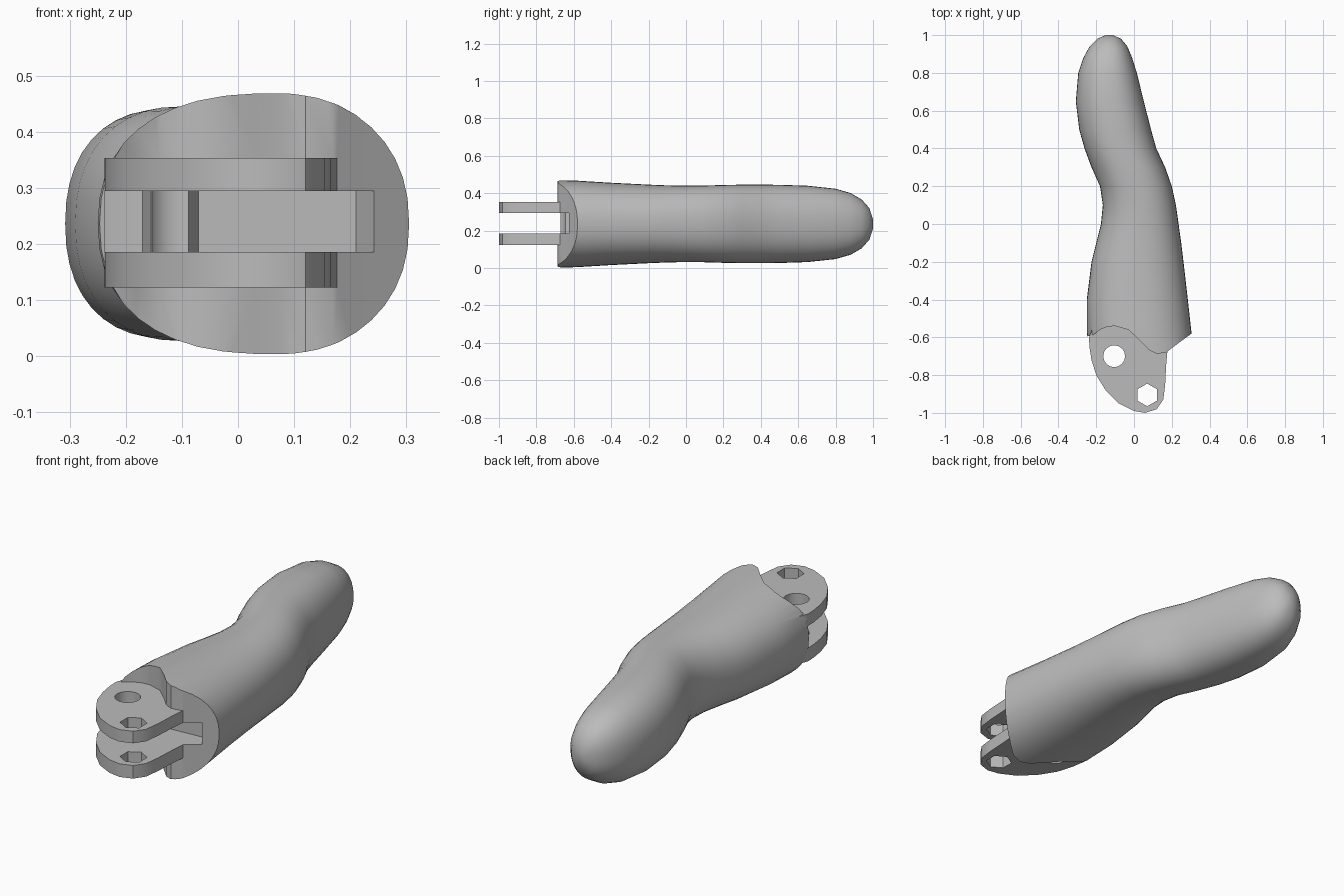
import bpy, bmesh
from math import cos, sin, pi, copysign

cube = bpy.data.objects.get("Cube")
if cube:
    bpy.data.objects.remove(cube, do_unlink=True)

grey = bpy.data.materials.new("plain grey")
grey.use_nodes = True
colour = (0.5, 0.5, 0.5, 1)
grey.diffuse_color = colour
grey.node_tree.nodes["Principled BSDF"].inputs["Base Color"].default_value = colour


def make_object(name, bm):
    bmesh.ops.recalc_face_normals(bm, faces=bm.faces)
    mesh = bpy.data.meshes.new(name)
    bm.to_mesh(mesh)
    bm.free()
    mesh.materials.append(grey)
    obj = bpy.data.objects.new(name, mesh)
    bpy.context.collection.objects.link(obj)
    return obj


def prism(name, outline, z0, z1):
    """Upright prism from an outline in plan."""
    bm = bmesh.new()
    face = bm.faces.new([bm.verts.new((x, y, z0)) for x, y in outline])
    top = bmesh.ops.extrude_face_region(bm, geom=[face])["geom"]
    bmesh.ops.translate(bm, vec=(0, 0, z1 - z0),
                        verts=[v for v in top if isinstance(v, bmesh.types.BMVert)])
    return make_object(name, bm)


def circle(x, y, r, n):
    return [(x + r * sin(2 * pi * i / n), y + r * cos(2 * pi * i / n)) for i in range(n)]


def combine(target, tool, operation):
    mod = target.modifiers.new(operation.lower(), "BOOLEAN")
    mod.operation, mod.object, mod.solver = operation, tool, "EXACT"
    bpy.context.view_layer.objects.active = target
    bpy.ops.object.modifier_apply(modifier=mod.name)
    bpy.data.objects.remove(tool, do_unlink=True)


# Finger body: rounded cross-sections given as y, left edge, right edge, half height
SIDES = 40
MID = 0.236
stations = [
    (-0.8, -0.20, 0.33, 0.238), (-0.58, -0.25, 0.305, 0.231), (-0.4, -0.25, 0.285, 0.22),
    (-0.2, -0.225, 0.262, 0.21), (-0.1, -0.2, 0.25, 0.206), (0, -0.175, 0.236, 0.204),
    (0.1, -0.165, 0.222, 0.205), (0.2, -0.18, 0.2, 0.208), (0.3, -0.225, 0.165, 0.21),
    (0.4, -0.262, 0.118, 0.21), (0.5, -0.29, 0.09, 0.209), (0.65, -0.308, 0.052, 0.204),
    (0.8, -0.295, 0.015, 0.188), (0.88, -0.268, -0.01, 0.165), (0.94, -0.235, -0.035, 0.13),
    (0.98, -0.195, -0.068, 0.085), (1.0, -0.15, -0.11, 0.025)]
bm = bmesh.new()
rings = []
for y, xl, xr, h in stations:
    ring = []
    for i in range(SIDES):
        c, s = cos(2 * pi * i / SIDES), sin(2 * pi * i / SIDES)
        px, pz = (copysign(abs(t) ** 0.88, t) for t in (c, s))
        ring.append(bm.verts.new(((xl + xr) / 2 + px * (xr - xl) / 2, y, MID + pz * h)))
    rings.append(ring)
for a, b in zip(rings, rings[1:]):
    for i in range(SIDES):
        j = (i + 1) % SIDES
        bm.faces.new((a[i], a[j], b[j], b[i]))
bm.faces.new(rings[0])
bm.faces.new(rings[-1])
finger = make_object("finger_segment", bm)

# Wavy front end of the body
wave = [(-0.5, -0.64), (-0.22, -0.59), (-0.18, -0.56), (-0.14, -0.543), (-0.1, -0.54),
        (-0.03, -0.56), (0.03, -0.615), (0.08, -0.668), (0.12, -0.688), (0.17, -0.68),
        (0.22, -0.642), (0.305, -0.58), (0.5, -0.44)]
combine(finger, prism("front_cutter", wave + [(0.5, -1.2), (-0.5, -1.2)], -0.2, 0.7),
        "DIFFERENCE")

# Hinge block
hinge = [(-0.2, -0.5), (-0.238, -0.6), (-0.236, -0.65), (-0.225, -0.72), (-0.2, -0.8),
         (-0.15, -0.88), (-0.08, -0.95), (0, -0.99), (0.06, -1), (0.12, -0.98),
         (0.155, -0.93), (0.165, -0.85), (0.17, -0.75), (0.18, -0.64), (0.1, -0.5)]
combine(finger, prism("hinge_plates", hinge, 0.122, 0.353), "UNION")

# Slot between the plates, with a dividing post on its floor
slot = [(-0.4, -1.2), (-0.4, -0.64), (-0.23, -0.6), (-0.17, -0.6), (-0.155, -0.67), (-0.095, -0.67),
        (-0.07, -0.58), (0.21, -0.56), (0.25, -0.64), (0.25, -1.2)]
combine(finger, prism("slot_cutter", slot, 0.186, 0.294), "DIFFERENCE")

# Pin holes: one round, one six-sided
for x, y, r, n in ((-0.105, -0.7, 0.058, 16), (0.07, -0.905, 0.06, 6)):
    combine(finger, prism("hole_cutter", circle(x, y, r, n), -0.1, 0.6), "DIFFERENCE")

# Smooth skin with sharp machined edges
bpy.ops.object.select_all(action="DESELECT")
finger.select_set(True)
bpy.context.view_layer.objects.active = finger
bpy.ops.object.shade_smooth_by_angle(angle=0.6)
